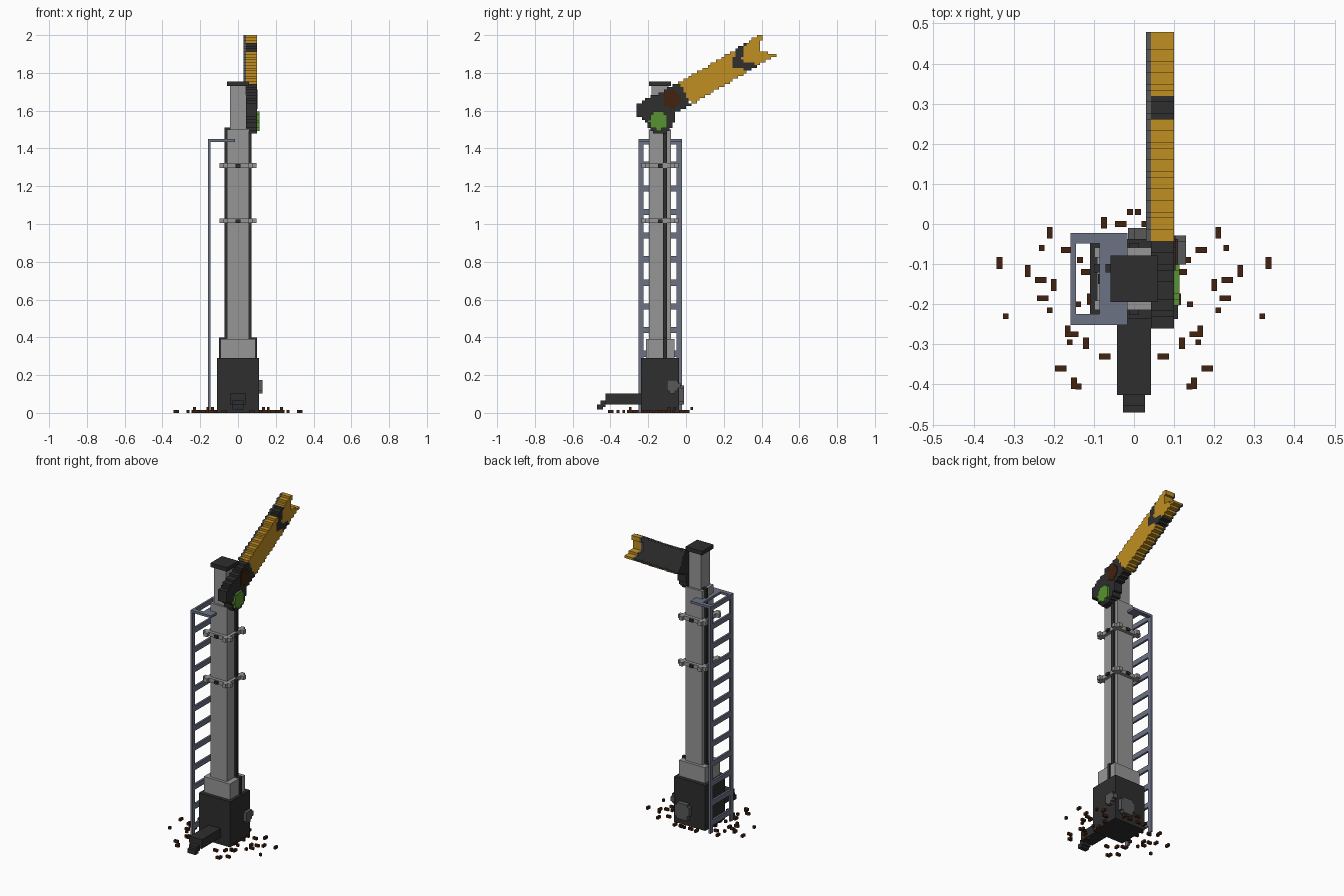
import bpy, bmesh, math
from mathutils import Vector

if "Cube" in bpy.data.objects:
    bpy.data.objects.remove(bpy.data.objects["Cube"])


def material(name, rgb):
    lin = [((c / 255 + 0.055) / 1.055) ** 2.4 if c > 10 else c / 3295 for c in rgb]
    m = bpy.data.materials.new(name)
    m.use_nodes = True
    m.diffuse_color = (*lin, 1)
    m.node_tree.nodes["Principled BSDF"].inputs["Base Color"].default_value = (*lin, 1)
    return m


LIGHT = material("light grey metal", (150, 150, 150))
DARK = material("charcoal", (46, 46, 47))
GREY = material("mid grey", (88, 88, 88))
SLATE = material("slate blue", (108, 114, 133))
YELLOW = material("signal yellow", (192, 143, 34))
GREEN = material("lens green", (88, 146, 50))
BROWN = material("dark brown", (66, 34, 16))

CY = -0.137   # mast centre line in y
CELL = 0.0145  # step size of the blocky parts


def finish(name, bm, mat):
    bmesh.ops.recalc_face_normals(bm, faces=bm.faces)
    me = bpy.data.meshes.new(name)
    bm.to_mesh(me)
    bm.free()
    me.materials.append(mat)
    ob = bpy.data.objects.new(name, me)
    bpy.context.collection.objects.link(ob)
    return ob


def boxes(name, mat, *spans):
    """One object from boxes given as (x0, x1, y0, y1, z0, z1)."""
    bm = bmesh.new()
    for x0, x1, y0, y1, z0, z1 in spans:
        vs = bmesh.ops.create_cube(bm, size=1)["verts"]
        for v in vs:
            v.co = Vector((x0 + (v.co.x + 0.5) * (x1 - x0),
                           y0 + (v.co.y + 0.5) * (y1 - y0),
                           z0 + (v.co.z + 0.5) * (z1 - z0)))
    return finish(name, bm, mat)


def stepped_plate(name, mat, inside, lo, hi, axis="x"):
    """Plate with a stepped outline: every grid cell whose centre passes the test."""
    span = range(-40, 145)
    cells = {(i, j) for i in range(-35, 36) for j in span
             if inside((i + 0.5) * CELL, (j + 0.5) * CELL)}
    bm = bmesh.new()
    cache = {}

    def vert(i, j, d):
        if (i, j, d) not in cache:
            a, z = i * CELL, j * CELL
            cache[i, j, d] = bm.verts.new((d, a, z) if axis == "x" else (a, d, z))
        return cache[i, j, d]

    for i, j in cells:
        ring = [(i, j), (i + 1, j), (i + 1, j + 1), (i, j + 1)]
        for d in (lo, hi):
            bm.faces.new([vert(*p, d) for p in ring])
        for k, step in enumerate([(0, -1), (1, 0), (0, 1), (-1, 0)]):
            if (i + step[0], j + step[1]) not in cells:
                p, q = ring[k], ring[(k + 1) % 4]
                bm.faces.new([vert(*p, lo), vert(*q, lo), vert(*q, hi), vert(*p, hi)])
    return finish(name, bm, mat)


def disc(cx, cz, r):
    return lambda a, z: (a - cx) ** 2 + (z - cz) ** 2 < r * r


def inside_polygon(pts):
    def test(a, z):
        hit = False
        for (a0, z0), (a1, z1) in zip(pts, pts[1:] + pts[:1]):
            if (z0 > z) != (z1 > z) and a < (a1 - a0) * (z - z0) / (z1 - z0) + a0:
                hit = not hit
        return hit
    return test


def centred(hx, hy, z0, z1):
    return (-hx, hx, CY - hy, CY + hy, z0, z1)


# Base and mast
boxes("base_block", DARK, centred(0.11, 0.1, 0, 0.29))
boxes("base_collar", LIGHT, centred(0.092, 0.076, 0.29, 0.39))
boxes("lower_mast", LIGHT, centred(0.059, 0.058, 0.39, 1.5))
boxes("upper_mast", LIGHT, centred(0.042, 0.045, 1.5, 1.73))
boxes("mast_cap", DARK, centred(0.058, 0.058, 1.73, 1.755))
boxes("side_strips", DARK,
      (-0.071, 0.071, -0.121, -0.1, 0.39, 1.51),
      (-0.1, 0.1, -0.121, -0.1, 0.29, 0.4))

# Clamps of crossed bars with bolts
for label, z in (("lower", 1.005), ("upper", 1.297)):
    bars, bolts = [], []
    for s in (-1, 1):
        bars.append((-0.098, 0.098, CY + s * 0.066 - 0.012, CY + s * 0.066 + 0.012, z, z + 0.025))
        bars.append((s * 0.066 - 0.012, s * 0.066 + 0.012, CY - 0.098, CY + 0.098, z, z + 0.025))
        bolts.append((-0.012, 0.012, CY + s * 0.082 - 0.008, CY + s * 0.082 + 0.008, z + 0.003, z + 0.02))
        bolts.append((s * 0.082 - 0.008, s * 0.082 + 0.008, CY - 0.012, CY + 0.012, z + 0.003, z + 0.02))
    boxes(label + "_clamp", LIGHT, *bars)
    boxes(label + "_clamp_bolts", DARK, *bolts)

# Front lever and its stepped tip
boxes("lever", DARK, (-0.043, 0.043, -0.427, -0.23, 0.045, 0.103))
boxes("lever_tip", DARK,
      (-0.028, 0.028, -0.452, -0.425, 0.03, 0.065),
      (-0.028, 0.028, -0.47, -0.44, 0.018, 0.045))

# Round knobs on the base
stepped_plate("side_knob", GREY, disc(-0.068, 0.143, 0.037), 0.1, 0.13)
stepped_plate("back_knob", GREY, disc(0.038, 0.095, 0.054), -0.045, -0.01, axis="y")

# Ladder
X0, X1 = -0.158, -0.145
boxes("ladder_rails", SLATE,
      (X0, X1, -0.252, -0.225, 0, 1.45), (X0, X1, -0.049, -0.022, 0, 1.45))
boxes("ladder_rungs", SLATE,
      *[(X0, X1, -0.23, -0.044, 0.047 + 0.125 * k, 0.08 + 0.125 * k) for k in range(11)])
boxes("ladder_top_bracket", SLATE,
      (X0, -0.08, -0.252, -0.225, 1.435, 1.45),
      (X0, -0.08, -0.049, -0.022, 1.435, 1.45),
      (X0, X1, -0.23, -0.044, 1.42, 1.45),
      (-0.086, -0.016, -0.252, -0.022, 1.435, 1.45))

# Raised arm: u runs along it, v across it
ANGLE = math.radians(30.5)


def arm_uv(y, z):
    dy, dz = y + 0.004, z - 1.69
    return (dy * math.cos(ANGLE) + dz * math.sin(ANGLE),
            -dy * math.sin(ANGLE) + dz * math.cos(ANGLE))


def arm_shape(y, z):
    u, v = arm_uv(y, z)
    return abs(v) < 0.067 and 0 < u < 0.45 + abs(v)


def chevron(y, z):
    u, v = arm_uv(y, z)
    return arm_shape(y, z) and 0.285 < u - abs(v) < 0.345


stepped_plate("arm", YELLOW, lambda y, z: arm_shape(y, z) and not chevron(y, z), 0.043, 0.1)
stepped_plate("arm_chevron", DARK, chevron, 0.043, 0.1)
stepped_plate("arm_backing", GREY, arm_shape, 0.03, 0.0425)

# Lens holder and lenses
holder = [(-0.268, 1.625), (-0.21, 1.665), (-0.14, 1.69), (-0.09, 1.725), (-0.037, 1.755),
          (0.03, 1.63), (-0.055, 1.59), (-0.07, 1.51), (-0.11, 1.475), (-0.18, 1.485),
          (-0.22, 1.545), (-0.268, 1.58)]
stepped_plate("lens_holder", DARK, inside_polygon(holder), 0.042, 0.1)
stepped_plate("green_lens", GREEN, disc(-0.147, 1.547, 0.05), 0.095, 0.114)
stepped_plate("brown_lens", BROWN, disc(-0.076, 1.662, 0.047), 0.095, 0.103)

# Loose ballast around the foot, mirrored left to right
spots = [(0.335, -0.09), (0.32, -0.23), (0.265, -0.11), (0.24, -0.14), (0.23, -0.06),
         (0.235, -0.185), (0.21, -0.015), (0.21, -0.215), (0.2, -0.145), (0.16, -0.275),
         (0.16, -0.295), (0.19, -0.36), (0.15, -0.39), (0.138, -0.405), (0.12, -0.29),
         (0.08, -0.33), (0.135, -0.09), (0.125, -0.12), (0.11, -0.18), (0.14, -0.2),
         (0.075, 0.01), (0.04, 0.0), (0.01, 0.03), (0.175, -0.065), (0.165, -0.26)]
stones = []
for n, (x, y) in enumerate(spots):
    for s in (-1, 1):
        z = 0.015 if n % 6 == 4 else 0
        h = CELL / 2
        stones.append((s * x - h, s * x + h, y - h, y + h, z, z + 0.016))
        if n % 3 != 1:  # neighbouring stone beside it
            dx, dy = ((CELL, 0.0) if n % 2 else (0.0, -CELL))
            x2, y2 = s * (x - dx), y + dy
            stones.append((x2 - h, x2 + h, y2 - h, y2 + h, 0, 0.016))
boxes("ballast_stones", BROWN, *stones)
